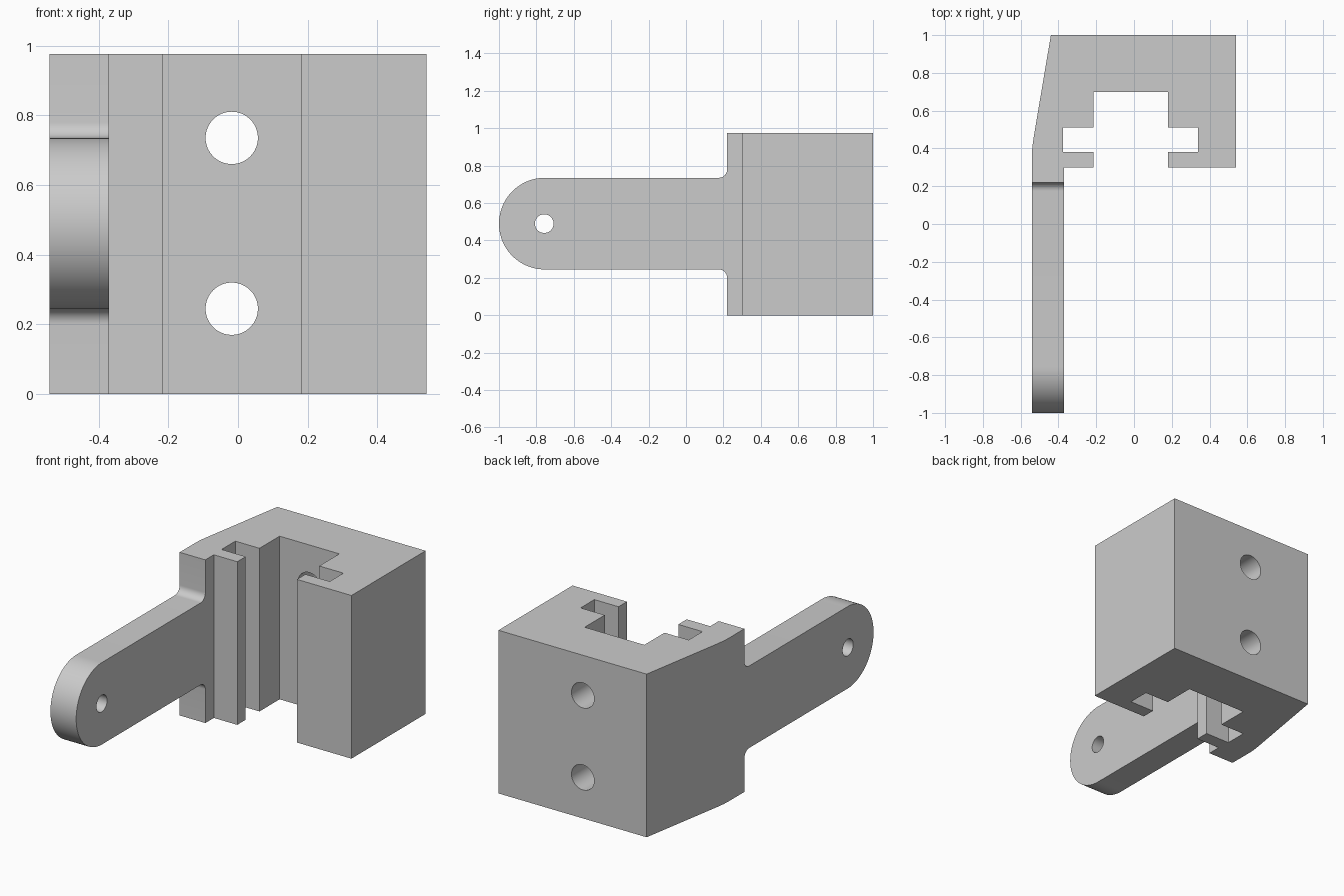
import bpy, bmesh
from math import sin, cos, pi, radians
from mathutils import Vector

if "Cube" in bpy.data.objects:
    bpy.data.objects.remove(bpy.data.objects["Cube"], do_unlink=True)

grey = bpy.data.materials.new("light grey")
grey.use_nodes = True
colour = (0.6, 0.6, 0.6, 1)
grey.diffuse_color = colour
grey.node_tree.nodes["Principled BSDF"].inputs["Base Color"].default_value = colour


def prism(name, outline, to_3d, low, high):
    """Closed prism from a 2D outline; to_3d places (u, v, depth) in space."""
    bm = bmesh.new()
    a, b = [[bm.verts.new(to_3d(u, v, d)) for u, v in outline] for d in (low, high)]
    bm.faces.new(a)
    bm.faces.new(b[::-1])
    for i in range(len(a)):
        j = (i + 1) % len(a)
        bm.faces.new((a[i], b[i], b[j], a[j]))
    bmesh.ops.recalc_face_normals(bm, faces=bm.faces)
    mesh = bpy.data.meshes.new(name)
    bm.to_mesh(mesh)
    bm.free()
    mesh.materials.append(grey)
    obj = bpy.data.objects.new(name, mesh)
    bpy.context.collection.objects.link(obj)
    return obj


def arc(cu, cv, r, start, end, steps):
    """Points on an arc, angles in degrees."""
    angles = [radians(start + (end - start) * i / steps) for i in range(steps + 1)]
    return [(cu + r * cos(t), cv + r * sin(t)) for t in angles]


def drill(obj, cutter):
    mod = obj.modifiers.new("hole", "BOOLEAN")
    mod.operation = "DIFFERENCE"
    mod.solver = "EXACT"
    mod.object = cutter
    activate(obj)
    bpy.ops.object.modifier_apply(modifier=mod.name)
    bpy.data.objects.remove(cutter, do_unlink=True)


def activate(obj):
    bpy.ops.object.select_all(action="DESELECT")
    obj.select_set(True)
    bpy.context.view_layer.objects.active = obj


def along_x(u, v, d):
    return Vector((d, u, v))


def along_y(u, v, d):
    return Vector((u, d, v))


def along_z(u, v, d):
    return Vector((u, v, d))


HEIGHT, MID = 0.975, 0.49
LEFT, RIGHT, JAW, BACK = -0.54, 0.54, 0.30, 1.0

# Clamp body: T-slot profile with a tapered outer wall, extruded upward
outline = [
    (LEFT, JAW), (-0.215, JAW), (-0.215, 0.38), (-0.375, 0.38), (-0.375, 0.51),
    (-0.215, 0.51), (-0.215, 0.70), (0.18, 0.70), (0.18, 0.51), (0.34, 0.51),
    (0.34, 0.38), (0.18, 0.38), (0.18, JAW), (RIGHT, JAW), (RIGHT, BACK),
    (-0.44, BACK), (-0.531, 0.46), (-0.538, 0.41), (LEFT, 0.37),
]
body = prism("clamp_body", outline, along_z, 0, HEIGHT)

# Two bolt holes through the back wall
for z in (0.245, 0.735):
    drill(body, prism("bolt_cutter", arc(-0.018, z, 0.075, 0, 354.375, 63), along_y, 0.6, 1.1))

# Arm: rounded end, filleted into a full-height flange
half, fillet, flange = 0.245, 0.045, 0.22
lower = arc(flange - fillet, MID - half - fillet, fillet, 90, 0, 10)
upper = arc(flange - fillet, MID + half + fillet, fillet, 0, -90, 10)
tip = arc(-1 + half, MID, half, 90, 270, 48)
side = tip + lower + [(flange, 0), (JAW, 0), (JAW, HEIGHT), (flange, HEIGHT)] + upper
arm = prism("mounting_arm", side, along_x, LEFT, -0.37)

# Pivot hole near the arm tip
drill(arm, prism("pivot_cutter", arc(-0.758, MID, 0.05, 0, 352.5, 47), along_x, -0.7, -0.2))

for obj in (body, arm):
    activate(obj)
    bpy.ops.object.shade_smooth_by_angle(angle=radians(30))
